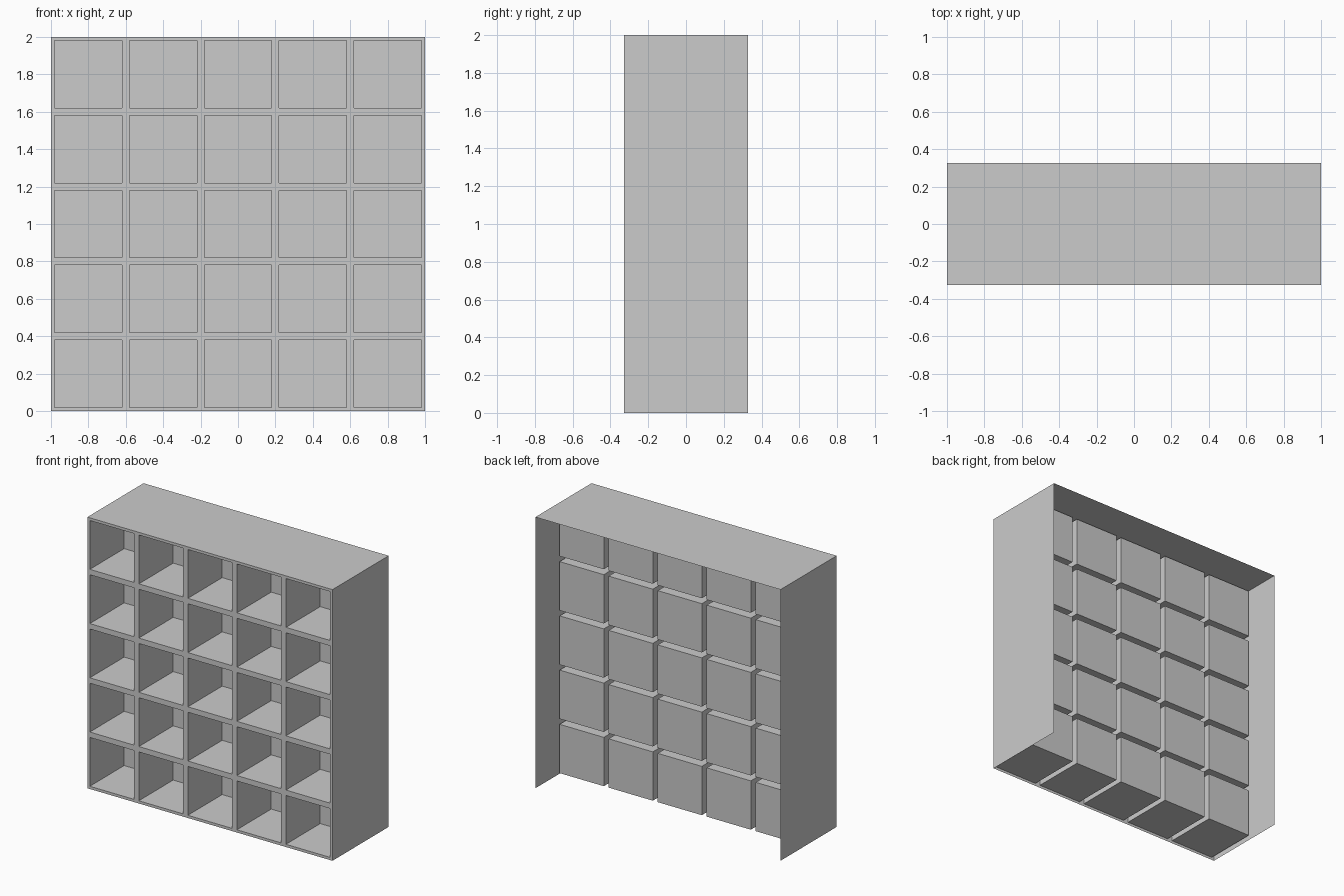
import bpy, bmesh
from mathutils import Matrix, Vector
from math import radians

if "Cube" in bpy.data.objects:
    bpy.data.objects.remove(bpy.data.objects["Cube"])

HALF_DEPTH = 0.327
CELLS = 5
RIM = 0.02
POCKET = 0.40

bm = bmesh.new()

# Front panel: 5 x 5 grid facing -y
place = Matrix.Translation((0, -HALF_DEPTH, 1)) @ Matrix.Rotation(radians(90), 4, 'X')
bmesh.ops.create_grid(bm, x_segments=CELLS, y_segments=CELLS, size=1, matrix=place)
cells = list(bm.faces)

# Outer shell: top and both sides, open at the back and underneath
rim_edges = [e for e in bm.edges if e.is_boundary
             and not all(v.co.z < 0.01 for v in e.verts)]
shell = bmesh.ops.extrude_edge_only(bm, edges=rim_edges)["geom"]
verts = [g for g in shell if isinstance(g, bmesh.types.BMVert)]
bmesh.ops.translate(bm, verts=verts, vec=Vector((0, 2 * HALF_DEPTH, 0)))

# Cubbies: inset each cell, then push it back into a pocket
bm.normal_update()
bmesh.ops.inset_individual(bm, faces=cells, thickness=RIM, use_even_offset=True)
bm.normal_update()
bmesh.ops.inset_individual(bm, faces=cells, thickness=0, depth=-POCKET)

# Merge coplanar shell strips and frame faces into clean panels
bmesh.ops.dissolve_limit(bm, angle_limit=radians(1), verts=[],
                         edges=[e for e in bm.edges if len(e.link_faces) == 2
                                and all(abs(f.normal.y) < 0.5 for f in e.link_faces)])
bm.normal_update()

mesh = bpy.data.meshes.new("cubby_shelf")
bm.to_mesh(mesh)
bm.free()
obj = bpy.data.objects.new("cubby_shelf", mesh)
bpy.context.collection.objects.link(obj)
